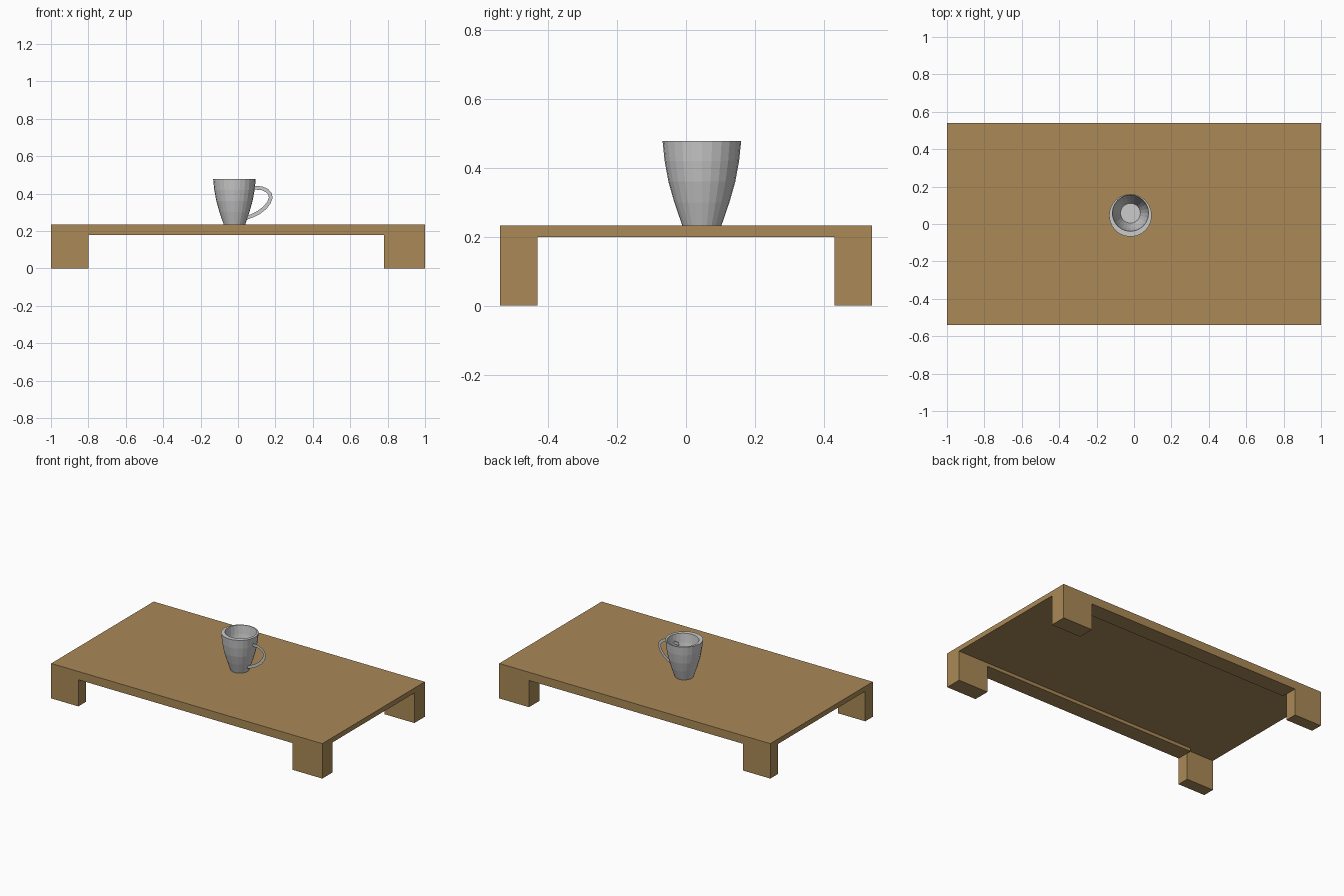
import bpy, bmesh
from math import cos, sin, tau
from mathutils import Vector

if "Cube" in bpy.data.objects:
    bpy.data.objects.remove(bpy.data.objects["Cube"])


def make_object(name, bm, mat=None):
    mesh = bpy.data.meshes.new(name)
    bm.to_mesh(mesh)
    bm.free()
    ob = bpy.data.objects.new(name, mesh)
    bpy.context.collection.objects.link(ob)
    if mat:
        mesh.materials.append(mat)
    return ob


def box(name, x0, x1, y0, y1, z0, z1, mat=None):
    bm = bmesh.new()
    bmesh.ops.create_cube(bm, size=1)
    for v in bm.verts:
        v.co = (x0 + (v.co.x + 0.5) * (x1 - x0),
                y0 + (v.co.y + 0.5) * (y1 - y0),
                z0 + (v.co.z + 0.5) * (z1 - z0))
    return make_object(name, bm, mat)


wood = bpy.data.materials.new("wood")
wood.diffuse_color = (0.40, 0.25, 0.095, 1)
wood.use_nodes = True
wood.node_tree.nodes["Principled BSDF"].inputs["Base Color"].default_value = wood.diffuse_color

# Table: one block, hollowed so that legs, rails and top remain
TOP = 0.233
table = box("table", -1, 1, -0.54, 0.54, 0, TOP, wood)
cutters = [
    box("leg_gap_cutter", -0.80, 0.78, -1, 1, -0.1, 0.178),
    box("underside_cutter", -0.80, 1.1, -0.43, 0.43, -0.1, 0.2),
    box("left_end_cutter", -1.1, -0.75, -0.46, 0.46, -0.1, 0.2),
]
# the left end cutter must not notch the rails' inner faces
for v in cutters[2].data.vertices:
    if v.co.x > -0.9:
        v.co.x = -0.80
bpy.context.view_layer.objects.active = table
for c in cutters:
    c.hide_render = True
    mod = table.modifiers.new(c.name, "BOOLEAN")
    mod.operation, mod.solver, mod.object = "DIFFERENCE", "EXACT", c
    bpy.ops.object.modifier_apply(modifier=mod.name)
for c in cutters:
    bpy.data.objects.remove(c)

# Mug: rings of (radius, z, y shift), outside up and then down inside
SIDES = 24
CX, CY = -0.019, 0.046
rings = [(0.057, TOP, 0), (0.080, 0.30, 0), (0.097, 0.36, 0),
         (0.108, 0.42, 0), (0.114, 0.478, 0),
         (0.097, 0.478, 0.012), (0.091, 0.42, 0.012), (0.080, 0.36, 0.012),
         (0.065, 0.305, 0.012), (0.053, 0.265, 0.012)]
bm = bmesh.new()
loops = [[bm.verts.new((CX + r * cos(tau * i / SIDES),
                        CY + dy + r * sin(tau * i / SIDES), z))
          for i in range(SIDES)] for r, z, dy in rings]
for a, b in zip(loops, loops[1:]):
    for i in range(SIDES):
        j = (i + 1) % SIDES
        bm.faces.new((a[i], a[j], b[j], b[i]))
bm.faces.new(loops[0][::-1])
bm.faces.new(loops[-1])
make_object("mug", bm)

# Handle: flat ribbon following a curved path in the x-z plane
path = [Vector((x, z)) for x, z in [
    (0.03, 0.425), (0.09, 0.431), (0.128, 0.428), (0.155, 0.416),
    (0.171, 0.398), (0.175, 0.378), (0.166, 0.352), (0.145, 0.325),
    (0.110, 0.298), (0.075, 0.281), (0.035, 0.266)]]
bm = bmesh.new()
pairs = []
for i, p in enumerate(path):
    t = (path[min(i + 1, len(path) - 1)] - path[max(i - 1, 0)]).normalized()
    n = Vector((-t.y, t.x)) * 0.010
    pairs.append([bm.verts.new((q.x, 0.03, q.y)) for q in (p + n, p - n)])
for a, b in zip(pairs, pairs[1:]):
    bm.faces.new((a[0], a[1], b[1], b[0]))
make_object("mug_handle", bm)
